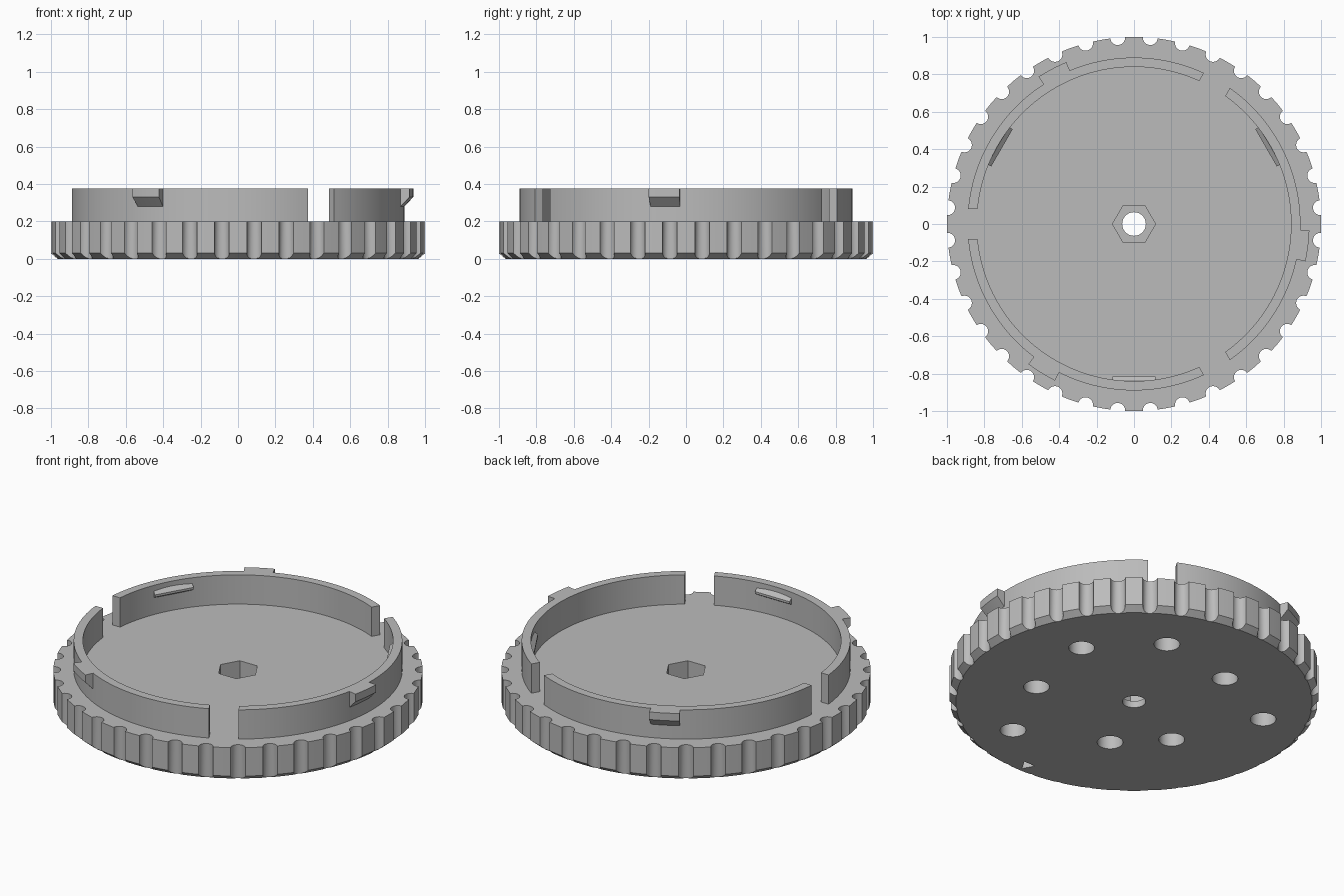
import bpy, bmesh, math
from mathutils import Matrix

cube = bpy.data.objects.get("Cube")
if cube:
    bpy.data.objects.remove(cube, do_unlink=True)

grey = bpy.data.materials.new("plain_grey")
grey.use_nodes = True
colour = (0.5, 0.5, 0.5, 1)
grey.diffuse_color = colour
grey.node_tree.nodes["Principled BSDF"].inputs["Base Color"].default_value = colour


def finish(name, bm):
    bmesh.ops.recalc_face_normals(bm, faces=bm.faces)
    mesh = bpy.data.meshes.new(name)
    bm.to_mesh(mesh)
    bm.free()
    mesh.materials.append(grey)
    obj = bpy.data.objects.new(name, mesh)
    bpy.context.collection.objects.link(obj)
    return obj


def activate(obj):
    bpy.ops.object.select_all(action='DESELECT')
    obj.select_set(True)
    bpy.context.view_layer.objects.active = obj


def smooth(obj):
    activate(obj)
    bpy.ops.object.shade_smooth_by_angle(angle=math.radians(25))


def loft(bm, loops):
    """Skin closed loops of equal length and cap both ends."""
    rings = [[bm.verts.new(p) for p in loop] for loop in loops]
    n = len(rings[0])
    for low, high in zip(rings, rings[1:]):
        for i in range(n):
            j = (i + 1) % n
            bm.faces.new((low[i], low[j], high[j], high[i]))
    bm.faces.new(rings[0][::-1])
    bm.faces.new(rings[-1])


def polar(r, a, z):
    return (r * math.cos(a), r * math.sin(a), z)


def arc_solid(name, profile, start, end, gap=0.0, steps=48):
    """Sweep an (r, z) profile about z; gap trims the ends parallel."""
    bm = bmesh.new()
    loops = []
    for s in range(steps + 1):
        loop = []
        for r, z in profile:
            trim = math.asin(gap / r)
            a0, a1 = math.radians(start) + trim, math.radians(end) - trim
            loop.append(polar(r, a0 + (a1 - a0) * s / steps, z))
        loops.append(loop)
    loft(bm, loops)
    smooth(finish(name, bm))


def prism(bm, sides, r, x, y, z0, z1, turn=0.0):
    loft(bm, [[(x + r * math.cos(turn + math.tau * i / sides),
                y + r * math.sin(turn + math.tau * i / sides), z)
               for i in range(sides)] for z in (z0, z1)])


# Fluted base disc with a chamfered lower edge
FLUTES, FLUTE_R, FOOT_R, TOP = 36, 0.04, 0.965, 0.2
outline = []
for k in range(FLUTES):
    a = math.radians(5) + math.tau * k / FLUTES
    for i in range(9):
        t = math.pi * (i / 8 - 0.5)
        x, y = 1 - FLUTE_R * math.cos(t), FLUTE_R * math.sin(t)
        outline.append((min(math.hypot(x, y), 1), a + math.atan2(y, x)))
    outline.append((1, a + math.pi / FLUTES))
bm = bmesh.new()
loft(bm, [[polar(min(r, FOOT_R), a, 0) for r, a in outline],
          [polar(r, a, max(0.002, 0.86 * (r - FOOT_R))) for r, a in outline],
          [polar(r, a, TOP) for r, a in outline]])
base = finish("fluted_base", bm)

# Cutters: axle hole, blind holes in mirrored pairs, pointer mark, hex socket
bm = bmesh.new()
prism(bm, 48, 0.063, 0, 0, -0.1, 0.3)
for r, spread in ((0.647, 21), (0.552, 68.2), (0.725, 110.3), (0.459, 158.6)):
    for side in (-1, 1):
        x, y, _ = polar(r, math.radians(45 + side * spread), 0)
        prism(bm, 32, 0.07, x, y, -0.1, 0.15)
prism(bm, 3, 0.044, 0, -0.9, -0.1, 0.04, -math.pi / 2)
holes = finish("hole_cutter", bm)
bm = bmesh.new()
prism(bm, 6, 0.115, 0, 0, 0.04, 0.3)
socket = finish("socket_cutter", bm)
for cutter in (holes, socket):
    cutter.hide_render = True
    mod = base.modifiers.new("cut", 'BOOLEAN')
    mod.operation = 'DIFFERENCE'
    mod.solver = 'EXACT'
    mod.object = cutter
    activate(base)
    bpy.ops.object.modifier_apply(modifier=mod.name)
    bpy.data.objects.remove(cutter, do_unlink=True)
smooth(base)

# Raised collar in three segments with parallel-sided gaps
WALL = [(0.84, 0.195), (0.89, 0.195), (0.89, 0.375), (0.84, 0.375)]
for n, start in enumerate((-60, 60, 180)):
    arc_solid(f"collar_segment_{n + 1}", WALL, start, start + 120, gap=0.08)

# Outer locking lugs, sloped underneath
LUG = [(0.88, 0.28), (0.89, 0.28), (0.938, 0.33), (0.938, 0.375), (0.88, 0.375)]
for n, mid in enumerate((-7.2, 117.8, 238.1)):
    arc_solid(f"outer_lug_{n + 1}", LUG, mid - 5.1, mid + 5.1, steps=8)

# Inner snap ridges, straight wedges on the collar's inside
RIDGE = [(0.85, 0.355), (0.815, 0.325), (0.815, 0.312), (0.85, 0.29)]
for n, angle in enumerate((30, 150, 270)):
    bm = bmesh.new()
    loft(bm, [[(r, w, z) for r, z in RIDGE] for w in (-0.115, 0.115)])
    bm.transform(Matrix.Rotation(math.radians(angle), 4, 'Z'))
    finish(f"inner_ridge_{n + 1}", bm)
